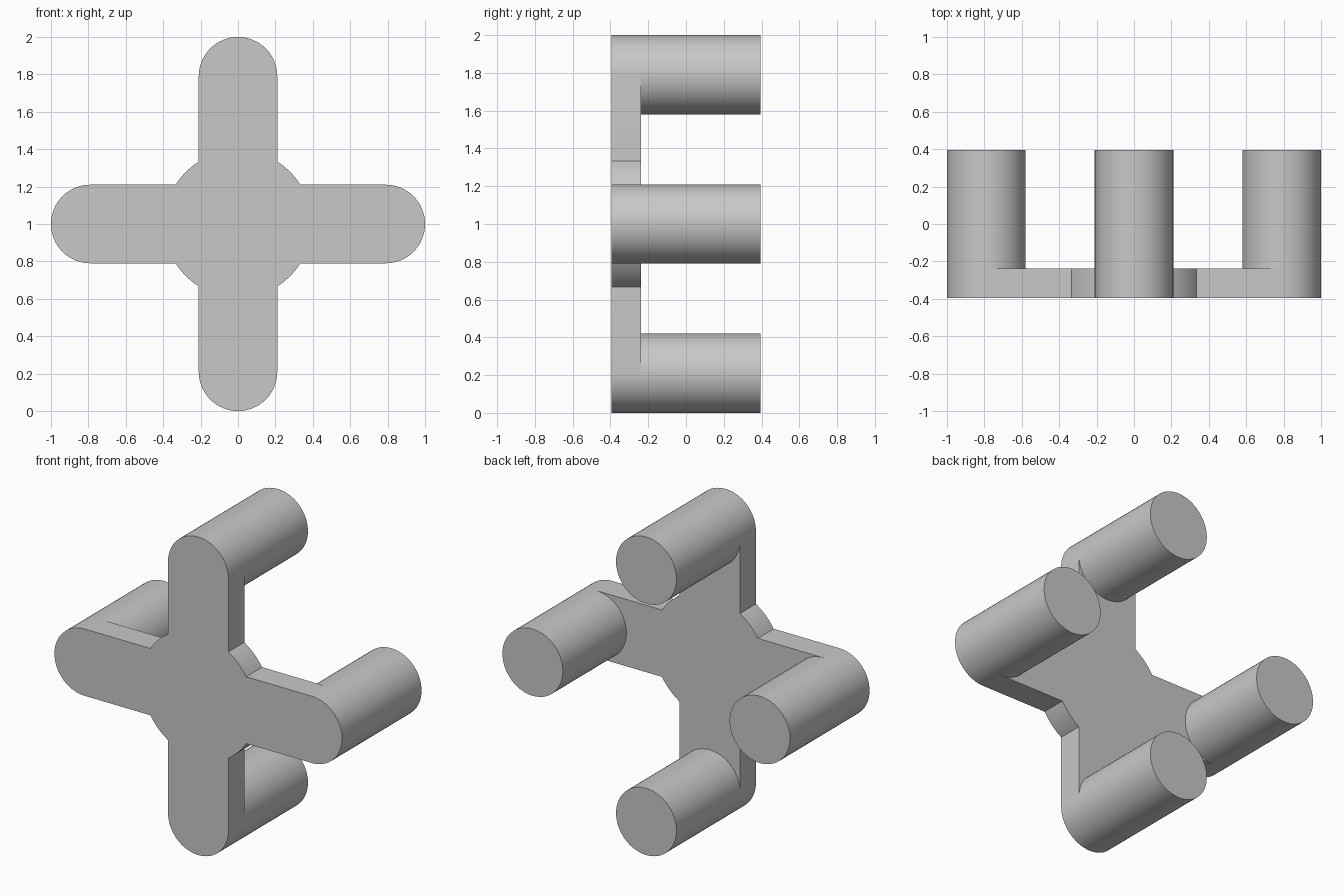
import bpy
import bmesh
from math import sin, cos, pi, asin, radians

cube = bpy.data.objects.get("Cube")
if cube:
    bpy.data.objects.remove(cube, do_unlink=True)

PIN_R = 0.21            # pin radius and half the arm width
REACH = 1 - PIN_R       # distance from the hub centre to each pin axis
HUB_R = 0.394
FRONT, PLATE_BACK, BACK = -0.395, -0.237, 0.395
STEPS = 32              # segments per half circle

grey = bpy.data.materials.new("plain grey")
grey.use_nodes = True
grey.diffuse_color = (0.58, 0.58, 0.58, 1)
grey.node_tree.nodes["Principled BSDF"].inputs["Base Color"].default_value = grey.diffuse_color


def arc(radius, start, end, steps, offset=0):
    angles = [start + (end - start) * i / steps for i in range(steps + 1)]
    return [(offset + radius * cos(a), radius * sin(a)) for a in angles]


def turn(points, angle):
    c, s = cos(angle), sin(angle)
    return [(u * c - v * s, u * s + v * c) for u, v in points]


def extrude(name, outline, y0, y1, front_cap=True):
    """Solid with an outline in x and z, running from y0 back to y1."""
    bm = bmesh.new()
    front = [bm.verts.new((u, y0, v + 1)) for u, v in outline]
    back = [bm.verts.new((u, y1, v + 1)) for u, v in outline]
    count = len(outline)
    for i in range(count):
        j = (i + 1) % count
        bm.faces.new((front[j], front[i], back[i], back[j]))
    if front_cap:
        bm.faces.new(front)
    bm.faces.new(back[::-1])
    mesh = bpy.data.meshes.new(name)
    bm.to_mesh(mesh)
    bm.free()
    mesh.materials.append(grey)
    mesh.shade_smooth()
    mesh.set_sharp_from_angle(angle=radians(25))
    obj = bpy.data.objects.new(name, mesh)
    bpy.context.collection.objects.link(obj)
    return obj


# Cross plate: four round-ended arms joined by a circular hub
notch = asin(PIN_R / HUB_R)
quarter = arc(PIN_R, -pi / 2, pi / 2, STEPS, REACH) + arc(HUB_R, notch, pi / 2 - notch, 12)
cross = []
for k in range(4):
    cross += turn(quarter, k * pi / 2)
extrude("cross_plate", cross, FRONT, PLATE_BACK)

# Pins: one cylinder behind the tip of each arm, flush with its rounded end
circle = arc(PIN_R, -pi / 2, 3 * pi / 2, 2 * STEPS, REACH)[:-1]
for k, side in enumerate(("left", "top", "right", "bottom")):
    extrude(side + "_pin", turn(circle, k * pi / 2), PLATE_BACK, BACK, front_cap=False)
